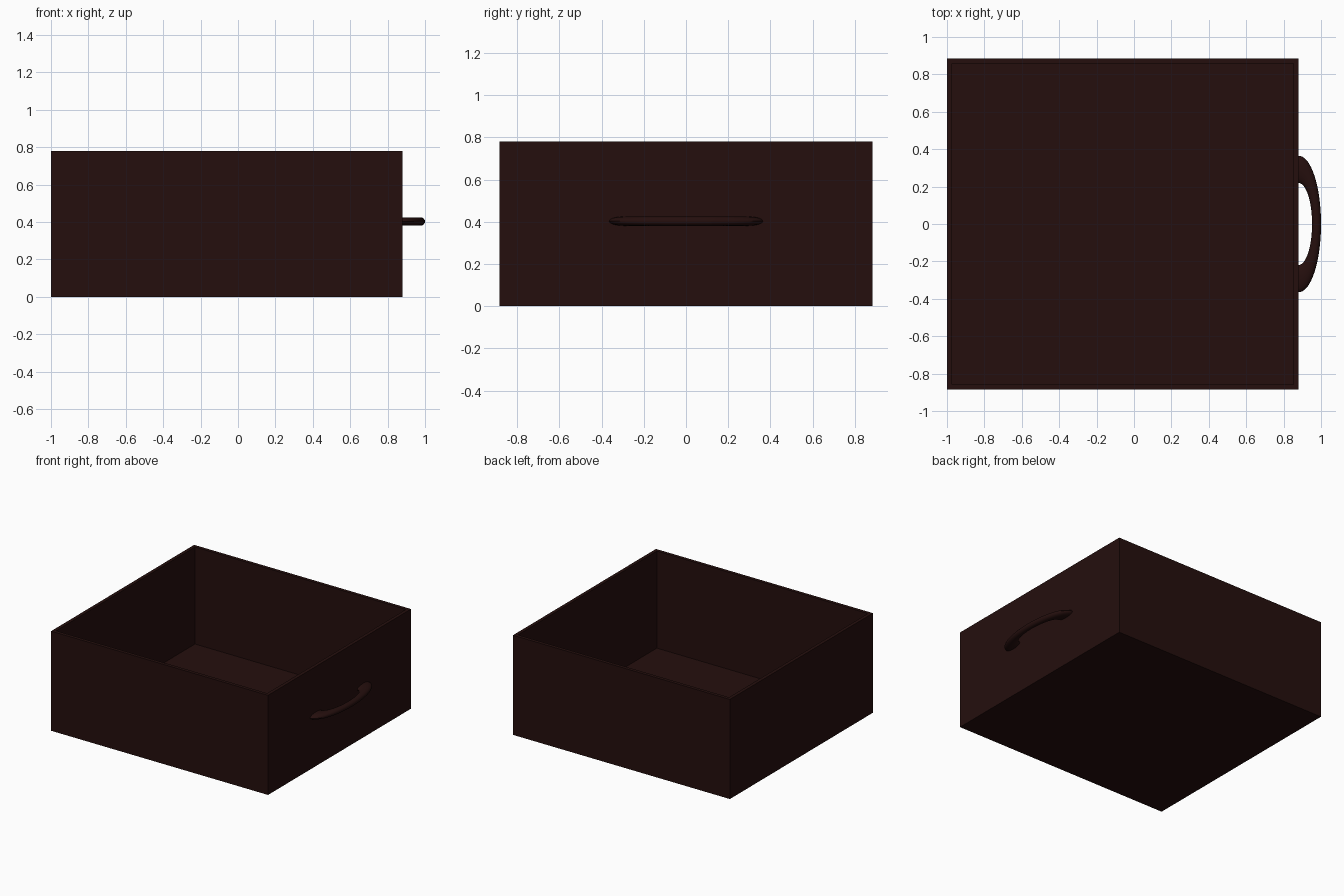
import bpy, bmesh, math

if "Cube" in bpy.data.objects:
    bpy.data.objects.remove(bpy.data.objects["Cube"])

wood = bpy.data.materials.new("dark_brown_wood")
wood.diffuse_color = (0.018, 0.0045, 0.004, 1)
wood.use_nodes = True
wood.node_tree.nodes["Principled BSDF"].inputs["Base Color"].default_value = wood.diffuse_color

X0, X1, Y, H = -1.0, 0.88, 0.885, 0.78   # box extents
T, FLOOR = 0.026, 0.02                   # wall and floor thickness


def make_object(name, bm):
    bmesh.ops.recalc_face_normals(bm, faces=bm.faces)
    mesh = bpy.data.meshes.new(name)
    bm.to_mesh(mesh)
    bm.free()
    mesh.materials.append(wood)
    obj = bpy.data.objects.new(name, mesh)
    bpy.context.collection.objects.link(obj)
    return obj


# Open drawer box: inset the top face for the rim, then sink it to the floor
bm = bmesh.new()
bmesh.ops.create_cube(bm, size=1)
for v in bm.verts:
    v.co = ((X0 + X1) / 2 + v.co.x * (X1 - X0), v.co.y * 2 * Y, (v.co.z + 0.5) * H)
top = max(bm.faces, key=lambda f: f.calc_center_median().z)
bmesh.ops.inset_region(bm, faces=[top], thickness=T, use_even_offset=True)
well = bmesh.ops.extrude_discrete_faces(bm, faces=[top])["faces"][0]
for v in well.verts:
    v.co.z = FLOOR
make_object("drawer_box", bm)

# Pull handle: half a torus, flattened against the +x face
bm = bmesh.new()
SEG, SIDES = 32, 16
rings = []
for i in range(SEG + 1):
    a = -math.pi / 2 + math.pi * i / SEG
    ring = []
    for j in range(SIDES):
        b = 2 * math.pi * j / SIDES
        r = 1 + 0.25 * math.cos(b)
        ring.append(bm.verts.new((X1 + 0.096 * r * math.cos(a),
                                  0.292 * r * math.sin(a),
                                  0.403 + 0.022 * math.sin(b))))
    rings.append(ring)
for r0, r1 in zip(rings, rings[1:]):
    for j in range(SIDES):
        k = (j + 1) % SIDES
        bm.faces.new((r0[j], r0[k], r1[k], r1[j]))
bm.faces.new(rings[0])
bm.faces.new(rings[-1])
handle = make_object("pull_handle", bm)
bpy.context.view_layer.objects.active = handle
handle.select_set(True)
bpy.ops.object.shade_smooth_by_angle(angle=math.radians(40))
